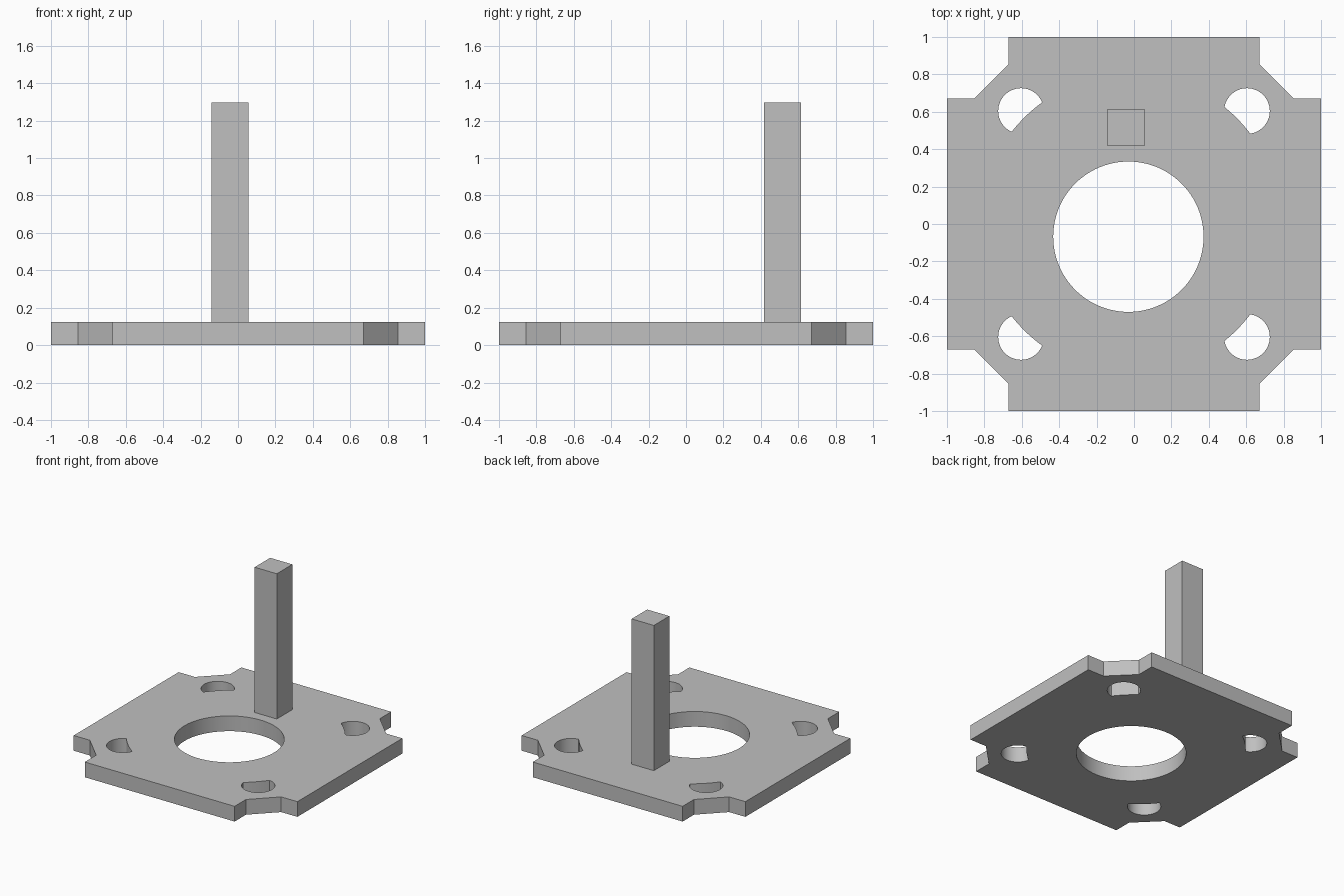
import bpy, bmesh, math
from mathutils import Vector

cube = bpy.data.objects.get("Cube")
if cube:
    bpy.data.objects.remove(cube, do_unlink=True)

THICK = 0.123
grey = bpy.data.materials.new("plain grey")
grey.use_nodes = True
grey.diffuse_color = (0.525, 0.525, 0.525, 1)
grey.node_tree.nodes["Principled BSDF"].inputs["Base Color"].default_value = (0.525, 0.525, 0.525, 1)


def circle(center, radius, count):
    return [Vector(center) + radius * Vector((math.cos(a), math.sin(a)))
            for a in (2 * math.pi * i / count for i in range(count))]


def extruded(name, loops, bottom, height):
    """Fill an outline, minus any inner loops, and raise it into a solid."""
    bm = bmesh.new()
    edges = []
    for loop in loops:
        verts = [bm.verts.new((p[0], p[1], bottom)) for p in loop]
        edges += [bm.edges.new((verts[i - 1], verts[i])) for i in range(len(verts))]
    bmesh.ops.triangle_fill(bm, edges=edges, use_beauty=True, normal=(0, 0, 1))
    raised = bmesh.ops.extrude_face_region(bm, geom=bm.faces[:], use_keep_orig=True)["geom"]
    bmesh.ops.translate(bm, vec=(0, 0, height),
                        verts=[g for g in raised if isinstance(g, bmesh.types.BMVert)])
    bmesh.ops.recalc_face_normals(bm, faces=bm.faces[:])
    mesh = bpy.data.meshes.new(name)
    bm.to_mesh(mesh)
    bm.free()
    mesh.materials.append(grey)
    obj = bpy.data.objects.new(name, mesh)
    bpy.context.collection.objects.link(obj)
    bpy.ops.object.select_all(action='DESELECT')
    obj.select_set(True)
    bpy.context.view_layer.objects.active = obj
    bpy.ops.object.shade_smooth_by_angle(angle=math.radians(30))
    return obj


# Plate outline: one notched corner turned through four quarters
corner = [(1, 0.67), (0.855, 0.67), (0.67, 0.855), (0.67, 1)]
outline = []
for quarter in range(4):
    for x, y in corner:
        for _ in range(quarter):
            x, y = -y, x
        outline.append((x, y))

# Large central opening
loops = [outline, circle((-0.03, -0.068), 0.402, 96)]

# Bolt holes, each trimmed on its inner side by a wide disc
disc_center, disc_radius = Vector((-0.02, 0)), 0.803
for sx in (-1, 1):
    for sy in (-1, 1):
        hole = []
        for p in circle((0.604 * sx, 0.604 * sy), 0.122, 96):
            out = p - disc_center
            if out.length < disc_radius:
                p = disc_center + out.normalized() * disc_radius
            hole.append(p)
        loops.append(hole)

extruded("base_plate", loops, 0, THICK)

# Square upright post standing on the plate
post = [(-0.143, 0.417), (0.055, 0.417), (0.055, 0.615), (-0.143, 0.615)]
extruded("upright_post", [post], THICK, 1.297 - THICK)
